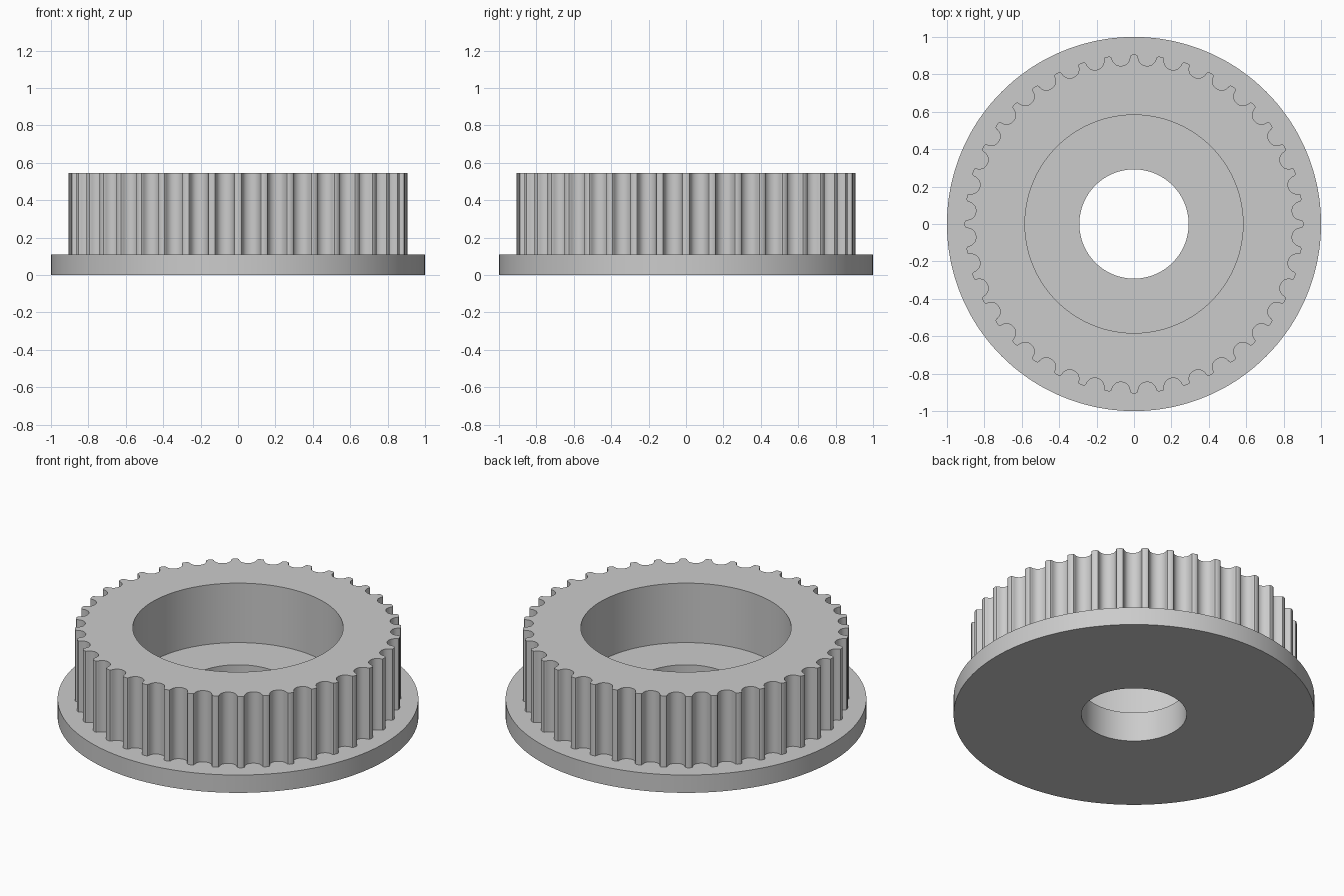
import bpy
import bmesh
import math

cube = bpy.data.objects.get("Cube")
if cube:
    bpy.data.objects.remove(cube, do_unlink=True)

TEETH = 40
TIP_RADIUS = 0.905
BORE, RECESS, FLANGE = 0.292, 0.583, 1.0
FLANGE_TOP, FLOOR, TOP = 0.109, 0.181, 0.545

# Half of one belt groove: (half width, depth), from lip to bottom
HALF_GROOVE = [(0.061, 0), (0.053, 0.003), (0.049, 0.01), (0.0475, 0.017),
               (0.045, 0.025), (0.0415, 0.032), (0.037, 0.039),
               (0.0295, 0.046), (0.02, 0.051), (0.01, 0.054), (0, 0.055)]


def groove_outline():
    """Polar outline (angle, radius) of the toothed rim, tooth centred on x."""
    groove = [(-w, d) for w, d in HALF_GROOVE] + HALF_GROOVE[-2::-1]
    lip = math.sqrt(TIP_RADIUS ** 2 - HALF_GROOVE[0][0] ** 2)
    pitch = math.tau / TEETH
    outline = []
    for i in range(TEETH):
        outline.append((i * pitch, TIP_RADIUS))
        for w, d in groove:
            outline.append(((i + 0.5) * pitch + math.atan2(w, lip - d),
                            math.hypot(w, lip - d)))
    return outline


outline = groove_outline()
bm = bmesh.new()


def ring(z, radius=None):
    """Loop of vertices: a circle, or the toothed outline without a radius."""
    return [bm.verts.new(((radius or r) * math.cos(a),
                          (radius or r) * math.sin(a), z))
            for a, r in outline]


# Closed cross-section: flange, toothed rim, recess and bore
rings = [ring(0, BORE), ring(0, FLANGE), ring(FLANGE_TOP, FLANGE),
         ring(FLANGE_TOP), ring(TOP), ring(TOP, RECESS),
         ring(FLOOR, RECESS), ring(FLOOR, BORE)]
count = len(outline)
for k, lower in enumerate(rings):
    upper = rings[(k + 1) % len(rings)]
    for i in range(count):
        j = (i + 1) % count
        bm.faces.new((lower[i], lower[j], upper[j], upper[i]))
bmesh.ops.recalc_face_normals(bm, faces=bm.faces)

mesh = bpy.data.meshes.new("belt_pulley")
bm.to_mesh(mesh)
bm.free()
pulley = bpy.data.objects.new("belt_pulley", mesh)
bpy.context.collection.objects.link(pulley)

# Plain grey material
grey = bpy.data.materials.new("light_grey")
grey.use_nodes = True
colour = (0.6, 0.6, 0.6, 1)
grey.diffuse_color = colour
grey.node_tree.nodes["Principled BSDF"].inputs["Base Color"].default_value = colour
mesh.materials.append(grey)

bpy.ops.object.select_all(action="DESELECT")
pulley.select_set(True)
bpy.context.view_layer.objects.active = pulley
bpy.ops.object.shade_smooth_by_angle(angle=math.radians(30))
